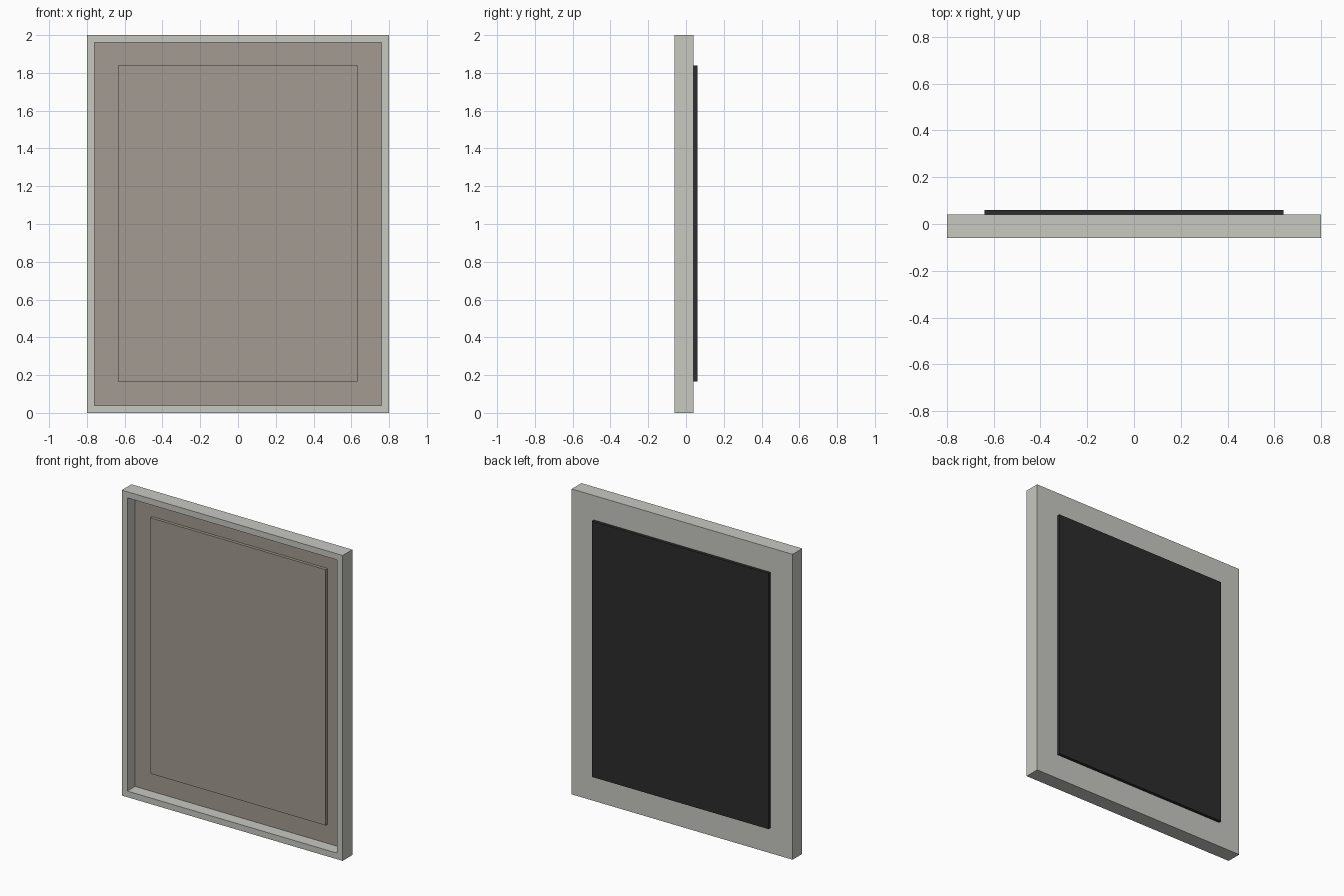
import bpy

if "Cube" in bpy.data.objects:
    bpy.data.objects.remove(bpy.data.objects["Cube"])


def material(name, srgb):
    m = bpy.data.materials.new(name)
    m.diffuse_color = [(c / 255 / 12.92 if c < 11 else ((c / 255 + 0.055) / 1.055) ** 2.4)
                       for c in srgb] + [1.0]
    m.use_nodes = True
    m.node_tree.nodes["Principled BSDF"].inputs["Base Color"].default_value = m.diffuse_color
    return m


FRAME = material("pale grey", (200, 200, 194))
PANEL = material("warm grey", (163, 155, 145))
DARK = material("charcoal", (46, 44, 44))


def box(name, x, y, z, mat):
    """Box from (min, max) ranges on each axis."""
    bpy.ops.mesh.primitive_cube_add(size=1, location=[(r[0] + r[1]) / 2 for r in (x, y, z)])
    ob = bpy.context.object
    ob.name = name
    ob.scale = [r[1] - r[0] for r in (x, y, z)]
    bpy.ops.object.transform_apply(location=False, rotation=False, scale=True)
    ob.data.materials.append(mat)
    return ob


# Tray-shaped frame with a recess opening to the front
frame = box("frame", (-0.8, 0.8), (-0.06, 0.04), (0, 2), FRAME)
cutter = box("recess_cutter", (-0.76, 0.76), (-0.2, 0.025), (0.04, 1.96), FRAME)
cut = frame.modifiers.new("recess", 'BOOLEAN')
cut.object = cutter
cut.solver = 'EXACT'
bpy.context.view_layer.objects.active = frame
bpy.ops.object.modifier_apply(modifier=cut.name)
bpy.data.objects.remove(cutter)

# Panel on the recess floor with a raised centre field
box("panel", (-0.76, 0.76), (0.02, 0.03), (0.04, 1.96), PANEL)
box("raised_field", (-0.635, 0.635), (0.0, 0.025), (0.165, 1.84), PANEL)

# Dark plate on the back
box("back_plate", (-0.64, 0.64), (0.04, 0.06), (0.165, 1.84), DARK)
